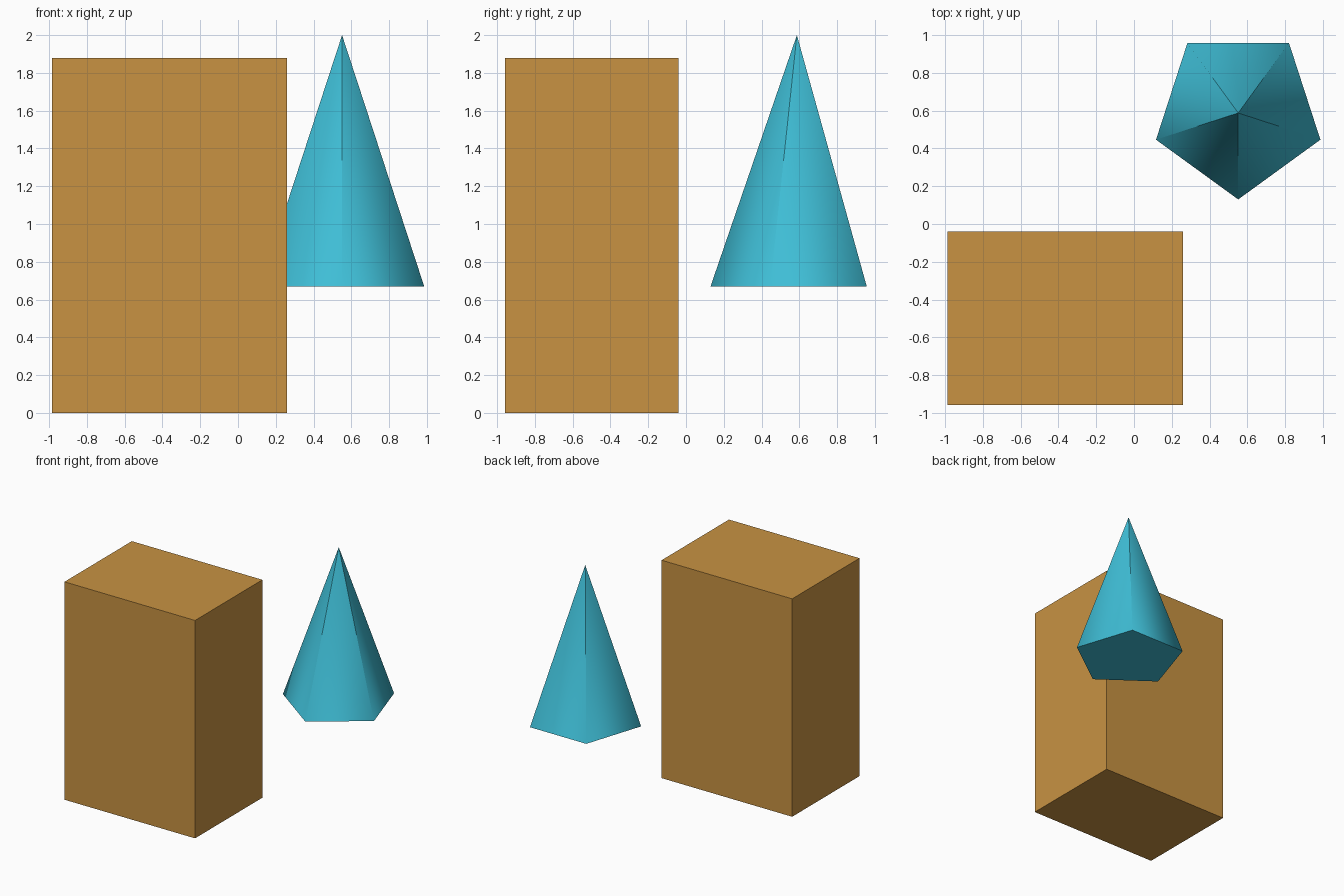
import bpy
import math
from mathutils import Vector

if "Cube" in bpy.data.objects:
    bpy.data.objects.remove(bpy.data.objects["Cube"])


def colour(obj, name, rgb):
    mat = bpy.data.materials.new(name)
    mat.diffuse_color = (*rgb, 1)
    mat.use_nodes = True
    mat.node_tree.nodes["Principled BSDF"].inputs["Base Color"].default_value = mat.diffuse_color
    obj.data.materials.append(mat)


# Tall block
x0, x1, y0, y1, top = -0.986, 0.26, -0.957, -0.039, 1.88
bpy.ops.mesh.primitive_cube_add(size=1, location=((x0 + x1) / 2, (y0 + y1) / 2, top / 2))
block = bpy.context.object
block.name = "block"
block.scale = (x1 - x0, y1 - y0, top)
bpy.ops.object.transform_apply(location=False, rotation=False, scale=True)
colour(block, "ochre", (0.58, 0.29, 0.055))

# Floating five-sided cone, one corner pointing to the front
radius, base, tip = 0.457, 0.67, 2.0
height = tip - base
centre = Vector((0.551, 0.587, base))
ring = [(radius * math.cos(a), radius * math.sin(a), 0)
        for a in (math.radians(-90 + 72 * i) for i in range(5))]
faces = [(i, (i + 1) % 5, 5) for i in range(5)] + [(4, 3, 2, 1, 0)]
mesh = bpy.data.meshes.new("cone")
mesh.from_pydata(ring + [(0, 0, height)], [], faces)
cone = bpy.data.objects.new("cone", mesh)
cone.location = centre
bpy.context.collection.objects.link(cone)
colour(cone, "cyan", (0.05, 0.52, 0.68))

# Soft shading around the sides, flat underside
mesh.polygons.foreach_set("use_smooth", [True] * len(mesh.polygons))
normals = []
for poly in mesh.polygons:
    for v in poly.vertices:
        co = mesh.vertices[v].co
        if len(poly.vertices) == 5 or v == 5:
            n = poly.normal.copy()
        else:
            n = Vector((co.x / radius, co.y / radius, radius / height)).normalized()
        normals.append(n)
mesh.normals_split_custom_set(normals)
